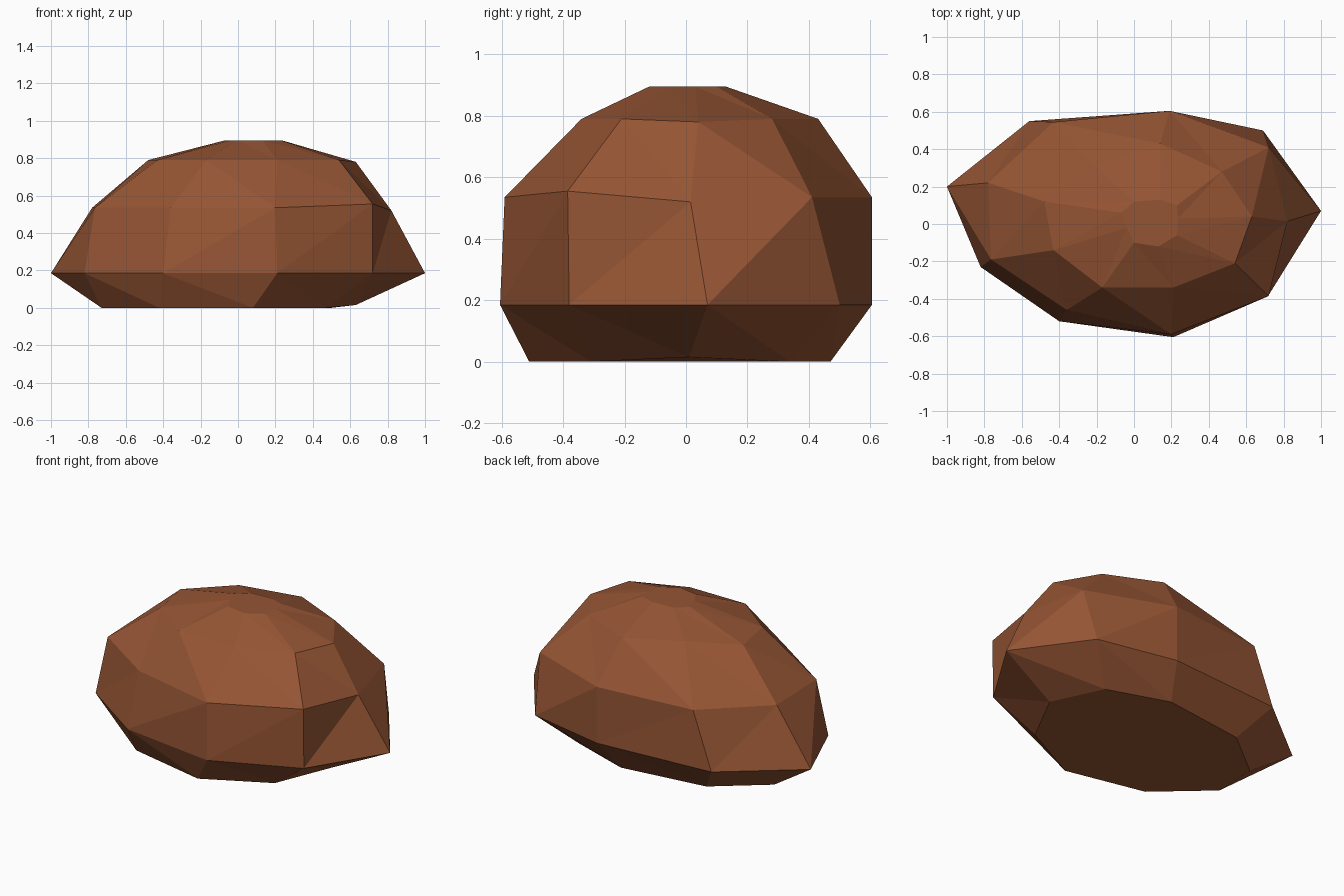
import bpy, bmesh

if "Cube" in bpy.data.objects:
    bpy.data.objects.remove(bpy.data.objects["Cube"])

# Nine-sided boulder: irregular cross-sections (height, outline) stacked bottom to top
SECTIONS = [
    (0.0, [(.47, -.31), (.08, -.51), (-.42, -.40), (-.73, -.12), (-.72, .16),
           (-.42, .40), (.12, .47), (.50, .34), (.63, .01)]),
    (0.185, [(.72, -.38), (.21, -.605), (-.40, -.52), (-.82, -.23), (-1, .20),
             (-.56, .55), (.19, .605), (.69, .50), (1, .07)]),
    (0.535, [(.72, -.385), (.20, -.59), (-.36, -.46), (-.765, -.19), (-.78, .22),
             (-.43, .545), (.19, .605), (.72, .41), (.82, .015)]),
    (0.79, [(.54, -.21), (.21, -.34), (-.17, -.34), (-.43, -.14), (-.48, .12),
            (-.21, .31), (.14, .43), (.47, .28), (.63, .04)]),
    (0.895, [(.23, -.06), (.13, -.12), (0, -.10), (-.04, -.02), (-.07, .06),
             (0, .12), (.14, .13), (.23, .10), (.235, .03)]),
]
# Which way the faces of each band are split into triangles
SPLIT_BACKWARD = [False, True, False, False]

brown = bpy.data.materials.new("rock brown")
brown.diffuse_color = (0.30, 0.09, 0.034, 1)
brown.use_nodes = True
brown.node_tree.nodes["Principled BSDF"].inputs["Base Color"].default_value = brown.diffuse_color

bm = bmesh.new()
rings = [[bm.verts.new((x, y, z)) for x, y in outline] for z, outline in SECTIONS]

# Small height variations that break up the level rings
rings[2][0].co.z += 0.02
rings[2][8].co.z -= 0.015
rings[3][5].co.z += 0.025
rings[3][8].co.z -= 0.01
rings[0][8].co.z += 0.015

# Faceted side bands
for low, high, backward in zip(rings, rings[1:], SPLIT_BACKWARD):
    n = len(low)
    for i in range(n):
        j = (i + 1) % n
        a, b, c, d = low[i], low[j], high[j], high[i]
        tris = ((a, b, d), (b, c, d)) if backward else ((a, b, c), (a, c, d))
        for t in tris:
            bm.faces.new(t)

# Flat base and crown
bm.faces.new(rings[0])
bm.faces.new(rings[-1])
bmesh.ops.recalc_face_normals(bm, faces=bm.faces)

mesh = bpy.data.meshes.new("boulder")
bm.to_mesh(mesh)
bm.free()
mesh.materials.append(brown)
bpy.context.collection.objects.link(bpy.data.objects.new("boulder", mesh))
